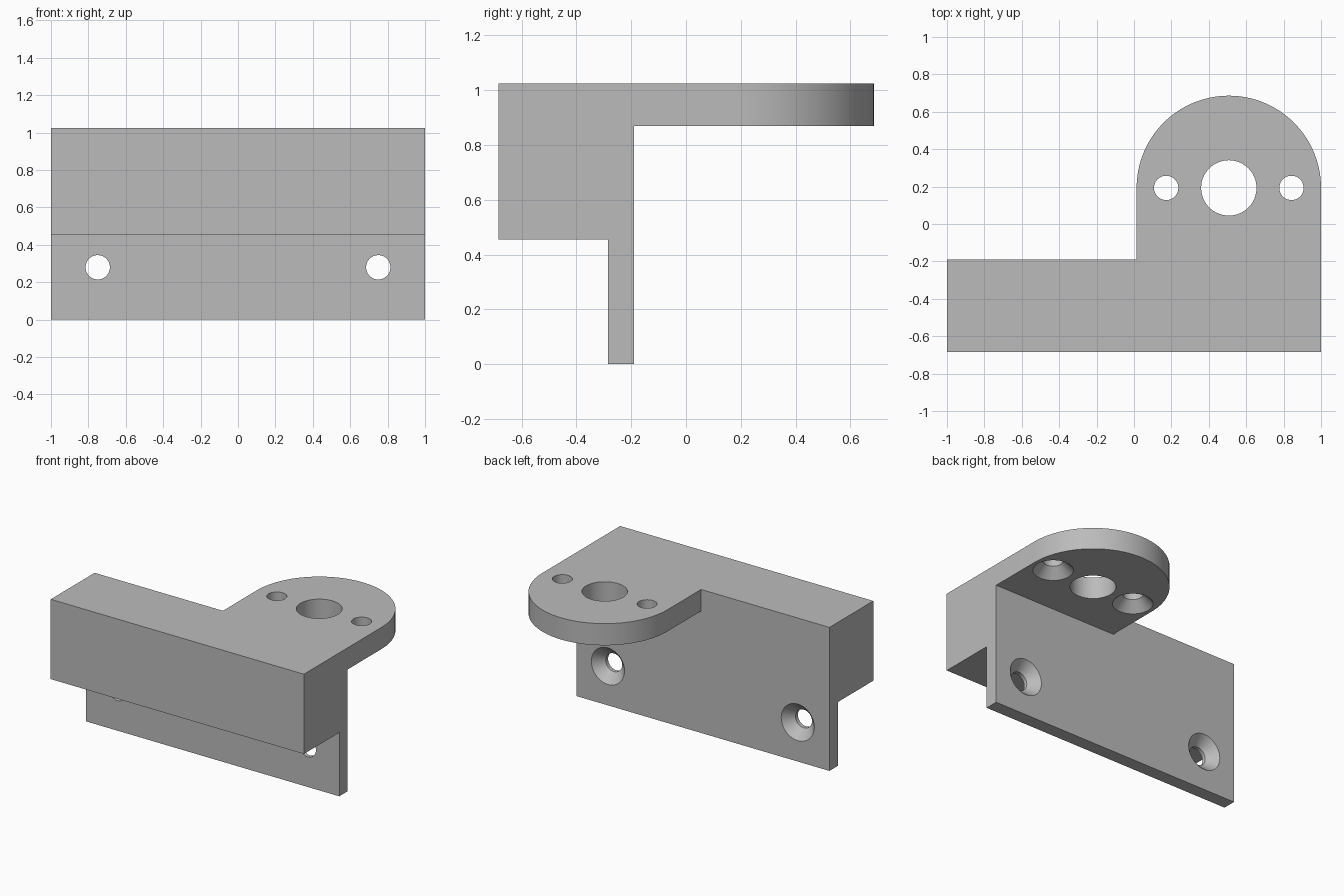
import bpy, bmesh, math
from mathutils import Matrix, Vector

cube = bpy.data.objects.get("Cube")
if cube:
    bpy.data.objects.remove(cube, do_unlink=True)

grey = bpy.data.materials.new("plain_grey")
grey.use_nodes = True
grey.diffuse_color = (0.5, 0.5, 0.5, 1)
grey.node_tree.nodes["Principled BSDF"].inputs["Base Color"].default_value = (0.5, 0.5, 0.5, 1)

FRONT, STEP, WALL = -0.685, -0.285, -0.19   # depth positions along y
SHELF, TAB_LOW, TOP = 0.455, 0.87, 1.025    # heights
TAB_X, TAB_Y, TAB_R = 0.507, 0.193, 0.493   # rounded tab centre and radius
HOLE_R, SINK_R, SINK_DEPTH = 0.065, 0.13, 0.068


def prism(name, points, direction):
    """Extrude a closed outline of 3D points along a direction."""
    bm = bmesh.new()
    face = bm.faces.new([bm.verts.new(p) for p in points])
    new = bmesh.ops.extrude_face_region(bm, geom=[face])["geom"]
    verts = [v for v in new if isinstance(v, bmesh.types.BMVert)]
    bmesh.ops.translate(bm, verts=verts, vec=direction)
    return finish(name, bm)


def finish(name, bm):
    bmesh.ops.recalc_face_normals(bm, faces=bm.faces)
    mesh = bpy.data.meshes.new(name)
    bm.to_mesh(mesh)
    bm.free()
    mesh.materials.append(grey)
    obj = bpy.data.objects.new(name, mesh)
    bpy.context.collection.objects.link(obj)
    return obj


def lathe_cutter(name, profile, origin, axis):
    """Turn (radius, depth) rings into a solid that runs from origin along axis."""
    bm = bmesh.new()
    rings, n = [], 64
    for r, d in profile:
        rings.append([bm.verts.new((r * math.cos(math.tau * i / n),
                                    r * math.sin(math.tau * i / n), d)) for i in range(n)])
    for a, b in zip(rings, rings[1:]):
        for i in range(n):
            j = (i + 1) % n
            bm.faces.new((a[i], a[j], b[j], b[i]))
    bm.faces.new(rings[0])
    bm.faces.new(rings[-1])
    turn = Vector((0, 0, 1)).rotation_difference(Vector(axis)).to_matrix().to_4x4()
    bm.transform(Matrix.Translation(origin) @ turn)
    obj = finish(name, bm)
    obj.hide_render = True
    return obj


def combine(target, other, operation):
    """Apply a boolean and discard the helper."""
    mod = target.modifiers.new(operation.title(), "BOOLEAN")
    mod.operation, mod.solver, mod.object = operation, "EXACT", other
    bpy.ops.object.select_all(action="DESELECT")
    target.select_set(True)
    bpy.context.view_layer.objects.active = target
    bpy.ops.object.modifier_apply(modifier=mod.name)
    bpy.data.objects.remove(other, do_unlink=True)


# Thick front block with the thin mounting wall hanging below its back edge
section = [(FRONT, SHELF), (STEP, SHELF), (STEP, 0), (WALL, 0), (WALL, TOP), (FRONT, TOP)]
bracket = prism("mounting_bracket", [(-1, y, z) for y, z in section], (2, 0, 0))

# Rounded tab reaching backwards from the top
steps = 64
outline = [(TAB_X + TAB_R * math.cos(math.pi * i / steps),
            TAB_Y + TAB_R * math.sin(math.pi * i / steps), TAB_LOW) for i in range(steps + 1)]
outline += [(TAB_X - TAB_R, -0.4, TAB_LOW), (TAB_X + TAB_R, -0.4, TAB_LOW)]
combine(bracket, prism("tab", outline, (0, 0, TOP - TAB_LOW)), "UNION")

# Countersunk screw holes: two through the wall, two up through the tab
sink = [(SINK_R + 0.02, -0.02), (HOLE_R, SINK_DEPTH), (HOLE_R, 0.25)]
for side in (-1, 1):
    combine(bracket, lathe_cutter("wall_hole", sink, (side * 0.75, WALL, 0.28), (0, -1, 0)),
            "DIFFERENCE")
    combine(bracket, lathe_cutter("tab_hole", sink, (TAB_X + side * 0.335, TAB_Y, TAB_LOW),
                                  (0, 0, 1)), "DIFFERENCE")

# Plain large hole in the middle of the tab
combine(bracket, lathe_cutter("shaft_hole", [(0.148, -0.05), (0.148, 0.25)],
                              (TAB_X, TAB_Y, TAB_LOW), (0, 0, 1)), "DIFFERENCE")

bpy.ops.object.select_all(action="DESELECT")
bracket.select_set(True)
bpy.context.view_layer.objects.active = bracket
bpy.ops.object.shade_smooth_by_angle(angle=math.radians(30))
